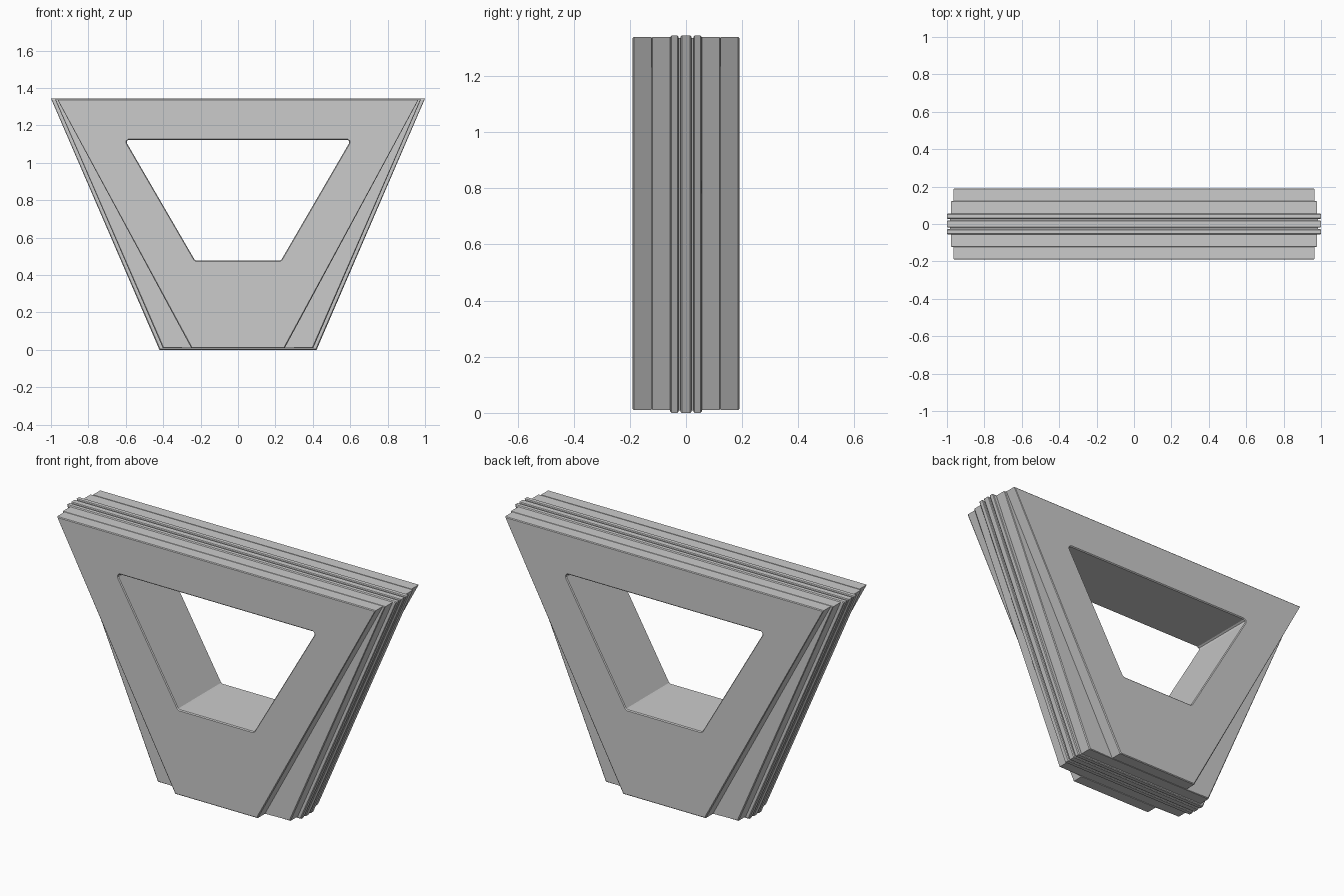
import bpy, bmesh

if "Cube" in bpy.data.objects:
    bpy.data.objects.remove(bpy.data.objects["Cube"])

# Half sections from the middle outward: (y, half width top, half width bottom, z bottom, z top)
CORE = (1.0, 0.42, 0.0, 1.344)
GROOVE = (0.985, 0.408, 0.008, 1.336)
STEP = (0.978, 0.402, 0.01, 1.339)
FACE = (0.966, 0.25, 0.01, 1.339)
B = 0.004  # small edge bevel


def inset(s, d=B):
    return (s[0] - d, s[1] - d, s[2] + d, s[3] - d)


half = [
    (0.019 - B, CORE), (0.019, inset(CORE)), (0.0195, GROOVE),
    (0.0265, GROOVE), (0.027, inset(CORE)), (0.027 + B, CORE),
    (0.056 - B, CORE), (0.056, inset(CORE)), (0.0565, STEP),
    (0.123 - B, STEP), (0.123, inset(STEP)), (0.1235, FACE),
    (0.19 - B, FACE), (0.19, inset(FACE)),
]
sections = [(-y, s) for y, s in reversed(half)] + half


def outer_ring(bm, y, s):
    t, b, z0, z1 = s
    pts = [(-b, z0), (b, z0), (t, z1), (-t, z1)]
    return [bm.verts.new((x, y, z)) for x, z in pts]


def hole_ring(bm, y, d):
    right = [(0.225, 0.478 - d), (0.232 + d, 0.482),
             (0.594 + d, 1.105), (0.594 + d, 1.117), (0.585, 1.123 + d)]
    pts = right + [(-x, z) for x, z in reversed(right)]
    return [bm.verts.new((x, y, z)) for x, z in pts]


def loft(bm, rings):
    for a, b in zip(rings, rings[1:]):
        n = len(a)
        for i in range(n):
            bm.faces.new((a[i], a[(i + 1) % n], b[(i + 1) % n], b[i]))


bm = bmesh.new()
# Stepped and grooved outside
outer = [outer_ring(bm, y, s) for y, s in sections]
loft(bm, outer)
# Trapezoid opening with a softened rim
inner = [hole_ring(bm, y, d) for y, d in
         ((-0.19, 0.005), (-0.185, 0), (0.185, 0), (0.19, 0.005))]
loft(bm, inner)
# Flat front and back faces around the opening
for k in (0, -1):
    edges = []
    for ring in (outer[k], inner[k]):
        edges += [bm.edges.get((ring[i - 1], ring[i])) for i in range(len(ring))]
    bmesh.ops.triangle_fill(bm, edges=edges, use_beauty=True, use_dissolve=False,
                            normal=(0, -1 if k == 0 else 1, 0))
bmesh.ops.recalc_face_normals(bm, faces=bm.faces[:])

mesh = bpy.data.meshes.new("stepped_frame")
bm.to_mesh(mesh)
bm.free()
frame = bpy.data.objects.new("stepped_frame", mesh)
bpy.context.collection.objects.link(frame)
